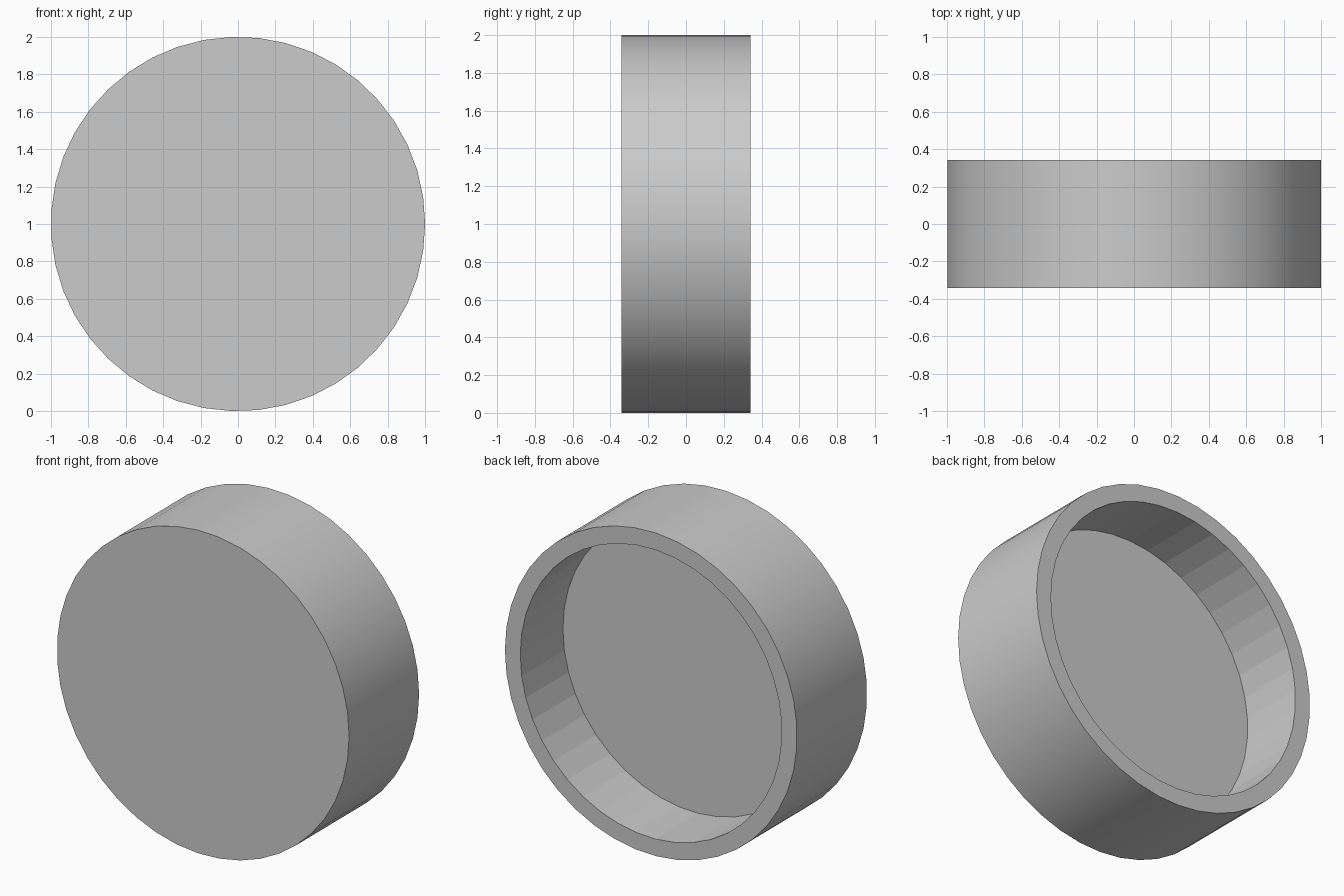
import bpy, bmesh, math

if "Cube" in bpy.data.objects:
    bpy.data.objects.remove(bpy.data.objects["Cube"])

SIDES = 43
HALF_DEPTH = 0.342
FLOOR_Y = -0.075
R_OUT, R_IN = 1.0, 0.895

bm = bmesh.new()


def ring(radius, y):
    step = 2 * math.pi / SIDES
    return [bm.verts.new((radius * math.cos(i * step), y, 1 + radius * math.sin(i * step)))
            for i in range(SIDES)]


def bridge(a, b, smooth=False):
    for i in range(SIDES):
        j = (i + 1) % SIDES
        bm.faces.new((a[i], a[j], b[j], b[i])).smooth = smooth


front = ring(R_OUT, -HALF_DEPTH)
back = ring(R_OUT, HALF_DEPTH)
lip = ring(R_IN, HALF_DEPTH)
floor = ring(R_IN, FLOOR_Y)

bm.faces.new(front)              # closed front disc
bridge(front, back, smooth=True) # smooth outer wall
bridge(back, lip)                # flat rim
bridge(lip, floor)               # faceted inner wall
bm.faces.new(floor)              # recess floor
bmesh.ops.recalc_face_normals(bm, faces=bm.faces)

# Keep the borders between the wall, rim and discs crisp
for e in bm.edges:
    if e.calc_face_angle(0) > math.radians(30):
        e.smooth = False

mesh = bpy.data.meshes.new("round_cap")
bm.to_mesh(mesh)
bm.free()
cap = bpy.data.objects.new("round_cap", mesh)
bpy.context.collection.objects.link(cap)
